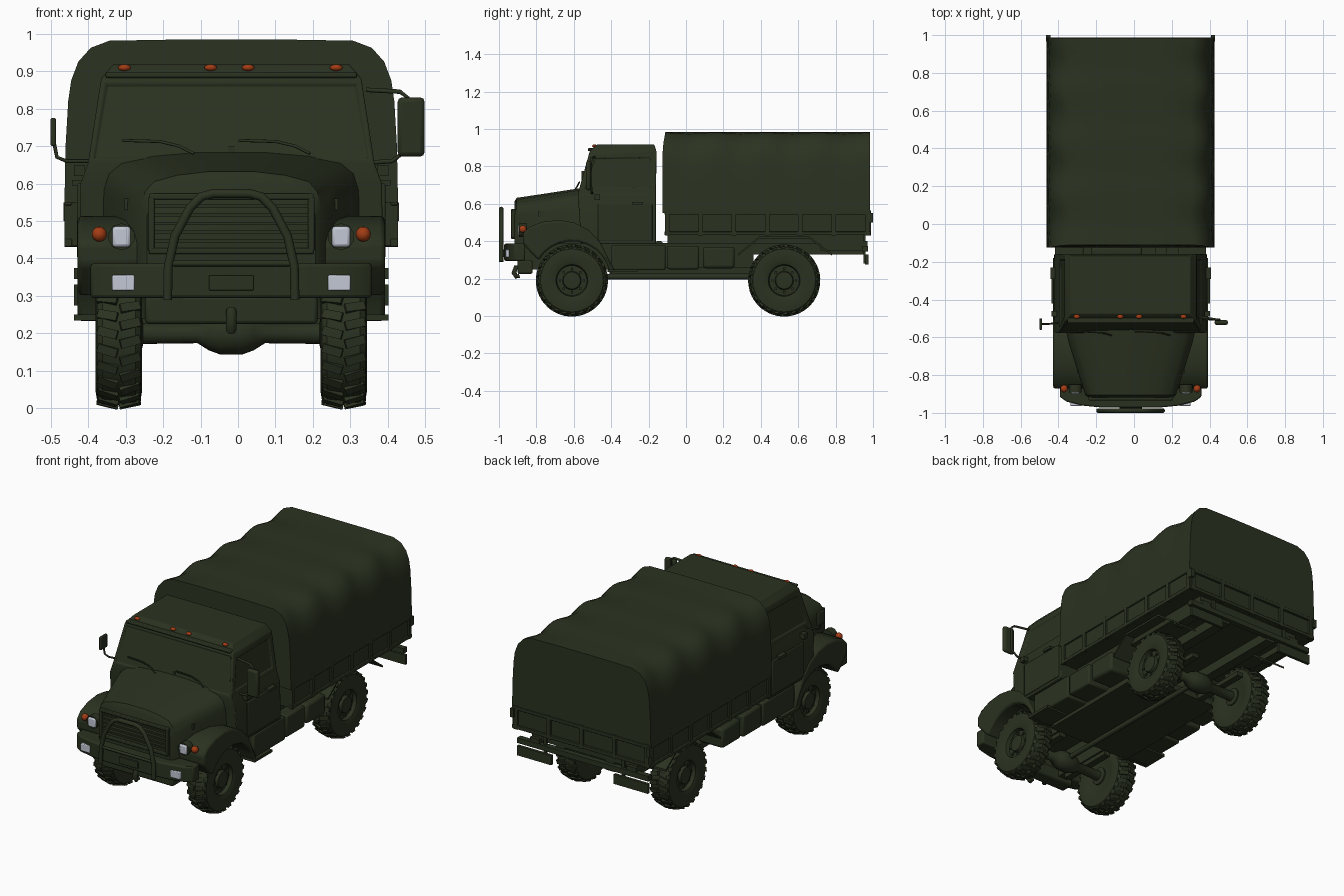
import bpy, bmesh, math
from mathutils import Vector, Matrix

CX = -0.018  # body centre line (mirrors make the outline uneven)


def material(name, rgb):
    m = bpy.data.materials.new(name)
    m.diffuse_color = (*rgb, 1)
    return m


GREEN = material("olive_green", (0.0235, 0.032, 0.0145))
LAMP = material("lamp_glass", (0.55, 0.58, 0.66))
ORANGE = material("indicator_orange", (0.36, 0.045, 0.007))


def finish(name, bm, mat=GREEN, bevel=0, angle=35):
    bmesh.ops.recalc_face_normals(bm, faces=bm.faces)
    for f in bm.faces:
        f.smooth = True
    me = bpy.data.meshes.new(name)
    bm.to_mesh(me)
    bm.free()
    me.set_sharp_from_angle(angle=math.radians(angle))
    me.materials.append(mat)
    ob = bpy.data.objects.new(name, me)
    ob.location.x = CX
    bpy.context.collection.objects.link(ob)
    if bevel:
        mod = ob.modifiers.new("bevel", 'BEVEL')
        mod.width, mod.segments, mod.limit_method = bevel, 2, 'ANGLE'
    return ob


def loft(rings):
    bm = bmesh.new()
    vs = [[bm.verts.new(p) for p in r] for r in rings]
    n = len(vs[0])
    for a, b in zip(vs, vs[1:]):
        for i in range(n):
            bm.faces.new((a[i], a[(i + 1) % n], b[(i + 1) % n], b[i]))
    bm.faces.new(vs[0])
    bm.faces.new(vs[-1])
    return bm


def box(name, x, y, z, mat=GREEN, bevel=0):
    rings = [[(x[0], y[0], k), (x[1], y[0], k), (x[1], y[1], k), (x[0], y[1], k)] for k in z]
    return finish(name, loft(rings), mat, bevel)


def pair(name, x, y, z, mat=GREEN, bevel=0):
    for s, side in ((-1, "left"), (1, "right")):
        box(f"{name}_{side}", (s * x[0], s * x[1]), y, z, mat, bevel)


def prism_x(name, pts, x0, x1, bevel=0):
    return finish(name, loft([[(x, y, z) for y, z in pts] for x in (x0, x1)]), GREEN, bevel)


def tube(name, pts, r, mat=GREEN):
    pts = [Vector(p) for p in pts]
    rings = []
    for i, p in enumerate(pts):
        d = (pts[min(i + 1, len(pts) - 1)] - pts[max(i - 1, 0)]).normalized()
        u = d.cross(Vector((0.01, 1, 0.02)) if abs(d.y) < 0.9 else Vector((1, 0, 0))).normalized()
        w = d.cross(u)
        rings.append([p + r * (math.cos(t) * u + math.sin(t) * w)
                      for t in (k * math.tau / 10 for k in range(10))])
    return finish(name, loft(rings), mat, 0, 50)


def lathe_x(profile, seg=40):
    return loft([[(x, r * math.cos(k * math.tau / seg), r * math.sin(k * math.tau / seg))
                  for k in range(seg)] for x, r in profile])


def place(ob, x, y, z):
    ob.location = (CX + x, y, z)


# Wheels with shallow tread and rounded shoulders
def wheel(name, s, y):
    prof = [(-.052, .02), (-.052, .09), (-.057, .10), (-.062, .145), (-.058, .168), (-.044, .181), (.044, .181),
            (.058, .168), (.062, .145), (.058, .10), (.052, .085), (.03, .08), (.032, .05), (.048, .045), (.05, .02)]
    bm = lathe_x([(s * a, r) for a, r in prof])
    for k in range(24):
        for side in (-1, 1):
            a = (k + 0.25 * side) * math.tau / 24
            m = (Matrix.Rotation(a, 4, 'X') @ Matrix.Translation((side * 0.029, 0, 0.176))
                 @ Matrix.Rotation(side * 0.22, 4, 'Y') @ Matrix.Rotation(side * 0.25, 4, 'Z')
                 @ Matrix.Diagonal((0.054, 0.024, 0.022, 1)))
            bmesh.ops.create_cube(bm, size=1, matrix=m)
    for k in range(8):
        a = k * math.tau / 8
        bmesh.ops.create_cube(bm, size=0.012, matrix=Matrix.Translation(
            (s * 0.034, 0.063 * math.cos(a), 0.063 * math.sin(a))))
    place(finish(name, bm), s * 0.30, y, 0.19)


for y, end in ((-0.61, "front"), (0.525, "rear")):
    wheel(f"{end}_wheel_left", -1, y)
    wheel(f"{end}_wheel_right", 1, y)
    # axle with differential and springs
    axle = [(-.27, .05), (-.24, .05), (-.235, .028), (-.09, .026), (-.06, .045), (-.03, .056),
            (.03, .056), (.06, .045), (.09, .026), (.235, .028), (.24, .05), (.27, .05)]
    place(finish(f"{end}_axle", lathe_x(axle, 20)), 0, y, 0.20)
    pair(f"{end}_leaf_spring", (0.14, 0.18), (y - 0.17, y + 0.17), (0.225, 0.25))

# Chassis
pair("chassis_rail", (0.13, 0.19), (-0.9, 0.36), (0.25, 0.39))
pair("chassis_rail_rear", (0.13, 0.19), (0.34, 0.95), (0.33, 0.40))
box("belly_pan", (-0.27, 0.27), (-0.41, 0.35), (0.225, 0.26))
box("front_crossmember", (-0.23, 0.23), (-0.9, -0.82), (0.225, 0.30), bevel=0.01)
box("under_frame", (-0.34, 0.34), (-0.10, 0.95), (0.385, 0.45))
tube("tow_hook", [(0, -0.88, 0.26), (0, -0.91, 0.26), (0, -0.92, 0.23), (0, -0.905, 0.21), (0, -0.89, 0.215)], 0.014)
tube("drive_shaft", [(0, -0.6, 0.21), (0, 0.52, 0.21)], 0.015)
pair("battery_box", (0.24, 0.40), (-0.10, 0.07), (0.25, 0.375), bevel=0.01)
pair("fuel_tank", (0.24, 0.40), (0.09, 0.26), (0.255, 0.37), bevel=0.015)
pair("cab_step_box", (0.25, 0.40), (-0.40, -0.11), (0.245, 0.38), bevel=0.008)
pair("step_plate", (0.28, 0.42), (-0.42, -0.26), (0.235, 0.25))

# Cab, with recessed windows
cab_rings = [(0.385, 0.405, -0.56, -0.16), (0.60, 0.402, -0.575, -0.16), (0.655, 0.382, -0.578, -0.16),
             (0.88, 0.347, -0.515, -0.158), (0.918, 0.315, -0.475, -0.17)]
bm = loft([[(-w, a, z), (w, a, z), (w, b, z), (-w, b, z)] for z, w, a, b in cab_rings])
bmesh.ops.recalc_face_normals(bm, faces=bm.faces)
panes = [f for f in bm.faces if 0.70 < f.calc_center_median().z < 0.85]
for f in panes:
    t = 0.02 if f.normal.y < -0.5 else 0.045
    bmesh.ops.inset_region(bm, faces=[f], thickness=t)
    bmesh.ops.inset_region(bm, faces=[f], thickness=0.003, depth=-0.008)
finish("cab", bm, bevel=0.01)
pair("door_panel", (0.39, 0.411), (-0.47, -0.18), (0.40, 0.60), bevel=0.004)
pair("door_handle", (0.40, 0.425), (-0.29, -0.23), (0.595, 0.61))
pair("door_hinge", (0.39, 0.42), (-0.49, -0.46), (0.62, 0.65))
box("windscreen_post", (-0.008, 0.008), (-0.562, -0.54), (0.66, 0.70))
box("roof_visor", (-0.335, 0.335), (-0.525, -0.46), (0.882, 0.897), bevel=0.005)
box("cab_rear_unit", (-0.21, 0.06), (-0.165, -0.125), (0.26, 0.40), bevel=0.01)
for i, x in enumerate((-0.285, -0.055, 0.045, 0.28)):
    b = bmesh.new()
    bmesh.ops.create_uvsphere(b, u_segments=12, v_segments=8, radius=1,
                              matrix=Matrix.Diagonal((0.017, 0.012, 0.009, 1)))
    place(finish(f"roof_marker_{i}", b, ORANGE), x, -0.49, 0.909)
for i, x in enumerate((-0.29, 0.02)):
    tube(f"wiper_{i}", [(x, -0.57, 0.715), (x + 0.1, -0.573, 0.712), (x + 0.15, -0.578, 0.70),
                        (x + 0.19, -0.59, 0.68)], 0.004)


# Bonnet with rounded shoulders, narrowing to the front
def bonnet_ring(y, w, top):
    half = [(w, 0.385), (w, top - 0.10), (w * 0.96, top - 0.055), (w * 0.86, top - 0.027),
            (w * 0.6, top - 0.010), (w * 0.25, top)]
    return [(x, y, z) for x, z in half] + [(-x, y, z) for x, z in reversed(half)]


finish("bonnet", loft([bonnet_ring(*r) for r in ((-0.918, 0.225, 0.612), (-0.905, 0.24, 0.632),
       (-0.75, 0.29, 0.655), (-0.62, 0.33, 0.675), (-0.55, 0.345, 0.685))]))
pair("bonnet_latch", (0.24, 0.285), (-0.79, -0.76), (0.53, 0.56))

# Grille
for i, z in enumerate((0.42, 0.565)):
    box(f"grille_frame_{i}", (-0.22, 0.22), (-0.935, -0.91), (z - 0.008, z + 0.008), bevel=0.004)
pair("grille_frame_side", (0.205, 0.222), (-0.935, -0.91), (0.42, 0.565), bevel=0.004)
for i in range(5):
    box(f"grille_slat_{i}", (-0.21, 0.21), (-0.925, -0.91), (0.443 + 0.023 * i, 0.452 + 0.023 * i))

# Front wings: outer sweep closed by the wheel arch
arch = [(-0.61 + 0.205 * math.cos(a), 0.195 + 0.205 * math.sin(a))
        for a in (math.radians(10 + 14 * k) for k in range(11))]
wing = [(-0.87, 0.385), (-0.872, 0.44), (-0.84, 0.475), (-0.77, 0.503), (-0.68, 0.513), (-0.60, 0.50),
        (-0.52, 0.46), (-0.46, 0.40), (-0.42, 0.32), (-0.385, 0.25), (-0.385, 0.235)] + arch + [(-0.83, 0.34)]
for s, side in ((-1, "left"), (1, "right")):
    prism_x(f"front_wing_{side}", wing, s * 0.22, s * 0.41, 0.012)
    # lamps
    tube(f"headlamp_rim_{side}", [(s * 0.293, -.892, 0.458), (s * 0.293, -.85, 0.458)], 0.036)
    box(f"headlamp_glass_{side}", (s * 0.293 - 0.025, s * 0.293 + 0.025), (-0.899, -0.87), (0.430, 0.486), LAMP, 0.009)
    b = bmesh.new()
    bmesh.ops.create_uvsphere(b, u_segments=12, v_segments=8, radius=0.02)
    place(finish(f"indicator_{side}", b, ORANGE), s * 0.352, -0.872, 0.465)
    # rear mudguards
    guard = [(0.28, 0.335), (0.39, 0.425), (0.66, 0.425), (0.78, 0.335)]
    prism_x(f"rear_mudguard_{side}", guard + [(y, z - 0.012) for y, z in reversed(guard)], s * 0.23, s * 0.40)

# Bumper, bull bar and plate
plan = [(0.375, -0.86), (0.375, -0.915), (0.34, -0.94), (0.25, -0.962), (0.15, -0.972)]
plan += [(-x, y) for x, y in reversed(plan)]
finish("front_bumper", loft([[(x, y, z) for x, y in plan] for z in (0.295, 0.387)]), bevel=0.008)
pair("fog_lamp", (0.258, 0.318), (-0.964, -0.92), (0.314, 0.356), LAMP, 0.004)
box("plate_holder", (-0.06, 0.06), (-0.98, -0.96), (0.315, 0.355), bevel=0.003)
hoop = [(0.17, 0.29), (0.168, 0.38), (0.15, 0.46), (0.11, 0.535), (0.08, 0.565), (0.05, 0.573)]
tube("bull_bar", [(x, -0.988, z) for x, z in hoop + [(-x, z) for x, z in reversed(hoop)]], 0.012)
tube("bull_bar_cross", [(-0.165, -0.987, 0.387), (0.165, -0.987, 0.387)], 0.008)

# Load bed with ribs, rails and hinges
box("load_bed", (-0.435, 0.435), (-0.11, 0.975), (0.435, 0.56))
for z in (0.442, 0.552):
    pair(f"side_rail_{int(z * 1000)}", (0.425, 0.445), (-0.115, 0.985), (z - 0.010, z + 0.010), bevel=0.003)
    box(f"tail_rail_{int(z * 1000)}", (-0.44, 0.44), (0.965, 0.988), (z - 0.010, z + 0.010), bevel=0.003)
for i in range(7):
    y = -0.10 + i * 0.178
    pair(f"side_rib_{i}", (0.43, 0.445), (y - 0.012, y + 0.012), (0.43, 0.565))
for i in range(5):
    x = -0.42 + i * 0.21
    box(f"tail_rib_{i}", (x - 0.012, x + 0.012), (0.97, 0.988), (0.43, 0.565))
pair("tail_latch", (0.425, 0.447), (0.965, 1.0), (0.50, 0.55))


# Canvas cover sagging gently between its hoops, mostly at the shoulders
def canvas_ring(y):
    sag = 0.75 * math.sin(math.pi * (y + 0.125) / 0.277) ** 2
    half = [(0.445, 0.55, 0), (0.442, 0.70, .003), (0.435, 0.82, .008), (0.427, 0.875, .014),
            (0.408, 0.925, .020), (0.375, 0.962, .022), (0.325, 0.981, .012), (0.15, 0.984, .002)]
    pts = [(x - sag * d, z - (sag * d * 0.8 if z > 0.8 else 0)) for x, z, d in half]
    lean = 0.014 * (y < -0.12)  # front edge leans back at the top
    return [(x, y + lean * max(0, (z - 0.9) / 0.08), z) for x, z in pts + [(-x, z) for x, z in reversed(pts)]]


finish("canvas_cover", loft([canvas_ring(-0.125 + 1.108 * k / 32) for k in range(33)]))

# Rear under-run bar and lamp boards
box("rear_bar", (-0.42, 0.42), (0.94, 0.972), (0.345, 0.375))
pair("rear_lamp_board", (0.20, 0.42), (0.958, 0.975), (0.275, 0.33))
pair("rear_hanger", (0.24, 0.26), (0.95, 0.96), (0.28, 0.44))
pair("rear_support", (0.28, 0.34), (0.72, 0.97), (0.35, 0.40))

# Mirrors: broad one on the right, edge-on one on the left
box("mirror_right", (0.444, 0.516), (-0.535, -0.508), (0.672, 0.83), bevel=0.012)
tube("mirror_arm_right", [(0.36, -0.50, 0.655), (0.43, -0.505, 0.66), (0.468, -0.507, 0.69),
                          (0.47, -0.507, 0.83), (0.45, -0.505, 0.845), (0.36, -0.49, 0.85)], 0.006)
box("mirror_left", (-0.482, -0.468), (-0.56, -0.50), (0.70, 0.775), bevel=0.004)
tube("mirror_arm_left", [(-0.36, -0.52, 0.66), (-0.44, -0.53, 0.66), (-0.465, -0.53, 0.67), (-0.473, -0.53, 0.71)], 0.005)
